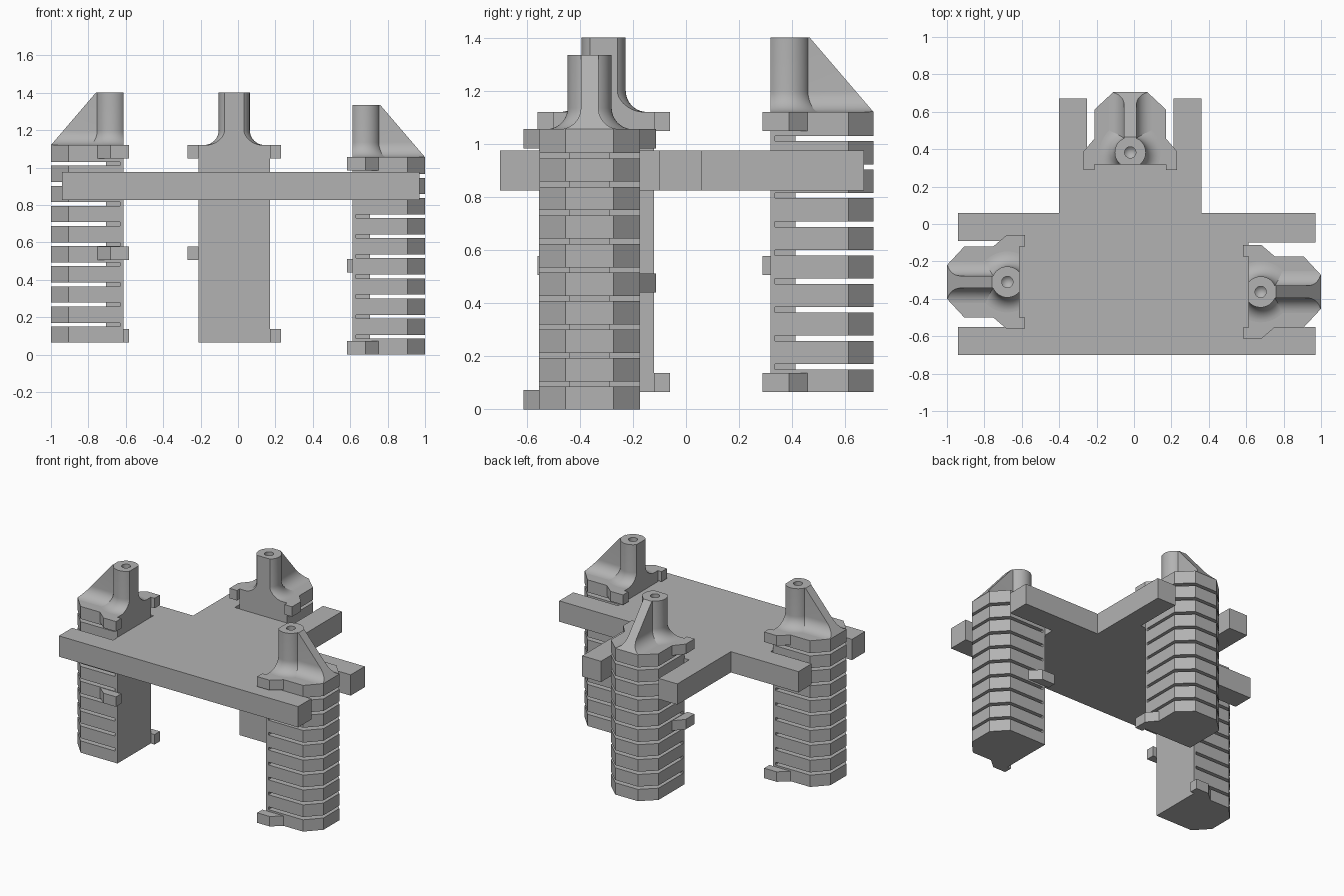
import bpy, bmesh, math
from mathutils import Vector

cube = bpy.data.objects.get("Cube")
if cube:
    bpy.data.objects.remove(cube, do_unlink=True)

GREY = (0.45, 0.45, 0.45, 1)
mat = bpy.data.materials.new("plain grey")
mat.use_nodes = True
mat.diffuse_color = GREY
mat.node_tree.nodes["Principled BSDF"].inputs["Base Color"].default_value = GREY


def prism(bm, outline, z0, z1):
    """Extrude a flat outline from z0 to z1."""
    base = bm.faces.new([bm.verts.new((x, y, z0)) for x, y in outline])
    ext = bmesh.ops.extrude_face_region(bm, geom=[base])["geom"]
    top = [g for g in ext if isinstance(g, bmesh.types.BMVert)]
    bmesh.ops.translate(bm, verts=top, vec=(0, 0, z1 - z0))


def mirrored(half):
    """Close a half outline by mirroring it in x."""
    return half + [(-x, y) for x, y in reversed(half)]


def to_mesh(bm, name):
    bmesh.ops.recalc_face_normals(bm, faces=bm.faces)
    mesh = bpy.data.meshes.new(name)
    bm.to_mesh(mesh)
    bm.free()
    mesh.materials.append(mat)
    return mesh


def place(name, mesh, loc=(0, 0, 0), angle=0):
    ob = bpy.data.objects.new(name, mesh)
    ob.location = loc
    ob.rotation_euler.z = math.radians(angle)
    bpy.context.collection.objects.link(ob)
    return ob


def clip(bm, planes):
    """Cut away everything in front of each plane and cap the cut."""
    for co, no in planes:
        cut = bmesh.ops.bisect_plane(
            bm, geom=bm.verts[:] + bm.edges[:] + bm.faces[:], dist=1e-5,
            plane_co=co, plane_no=no, clear_outer=True)["geom_cut"]
        edges = [g for g in cut if isinstance(g, bmesh.types.BMEdge) and g.is_boundary]
        bmesh.ops.holes_fill(bm, edges=edges)


# Table plate with three open slots
bm = bmesh.new()
prism(bm, [(-0.94, -0.70), (0.97, -0.70), (0.97, -0.55), (0.612, -0.55),
           (0.612, -0.10), (0.97, -0.10), (0.97, 0.06), (0.36, 0.06),
           (0.36, 0.67), (0.21, 0.67), (0.21, 0.32), (-0.25, 0.32),
           (-0.25, 0.67), (-0.40, 0.67), (-0.40, 0.06), (-0.94, 0.06),
           (-0.94, -0.09), (-0.612, -0.09), (-0.612, -0.55), (-0.94, -0.55)],
      0.825, 0.975)
place("plate", to_mesh(bm, "plate"))

# Leg: stacked layers joined by a thin back wall and a core
HALF, DEPTH, HEIGHT = 0.19, 0.388, 1.055
SLOTS, GAP, PITCH = 9, 0.02, 0.1075
layer = mirrored([(HALF, 0), (HALF, 0.295), (0.09, DEPTH)])
spine = mirrored([(HALF, 0), (HALF, 0.018), (0.075, 0.018), (0.075, 0.095)])
bm = bmesh.new()
z = 0
for i in range(SLOTS):
    slot = 0.085 + i * PITCH
    prism(bm, layer, z, slot)
    prism(bm, spine, slot, slot + GAP)
    z = slot + GAP
prism(bm, layer, z, HEIGHT)

# Corner tabs: a pair at the top, one halfway, one at the bottom
tab = [(HALF, -0.03), (0.25, -0.03), (0.25, 0.07), (HALF, 0.14)]
for side, base in ((1, HEIGHT - 0.072), (-1, HEIGHT - 0.072), (-1, 0.44), (1, 0)):
    prism(bm, [(side * x, y) for x, y in tab], base, base + 0.072)
leg_mesh = to_mesh(bm, "leg")

# Tower: drilled post with a flared foot, and a sloping fin
POST_Y, POST_R, FIN, FLARE, TOP = 0.065, 0.083, 0.033, 0.08, 0.28


def flare(r):
    arc = [math.radians(a) for a in range(0, 91, 9)]
    return [(r + FLARE * (1 - math.cos(a)), FLARE * (1 - math.sin(a))) for a in arc]


post = bmesh.new()
section = [(0, 0.03), (0.03, 0.06), (0.03, TOP), (POST_R, TOP)] + flare(POST_R) + [(0, 0)]
ring = [post.verts.new((r, POST_Y, h)) for r, h in section]
edges = [post.edges.new(pair) for pair in zip(ring, ring[1:])]
bmesh.ops.spin(post, geom=ring + edges, cent=(0, POST_Y, 0), axis=(0, 0, 1),
               angle=2 * math.pi, steps=48, use_duplicate=False)
bmesh.ops.remove_doubles(post, verts=post.verts, dist=1e-5)
clip(post, [(Vector((0, 0, 0)), Vector((0, -1, 0)))])

fin = bmesh.new()
prism(fin, mirrored([(FIN, TOP)] + flare(FIN)), 0.1, DEPTH)
for v in fin.verts:
    v.co = (v.co.x, v.co.z, v.co.y)
slope = Vector((0, TOP, DEPTH - POST_Y - POST_R))
chamfers = [(Vector((s * 0.09, DEPTH, 0)), Vector((s * 0.093, 0.1, 0))) for s in (1, -1)]
clip(fin, [(Vector((0, DEPTH, 0)), slope)] + chamfers)

post_mesh, fin_mesh = to_mesh(post, "post"), to_mesh(fin, "fin")

# Three identical supports facing outward
spots = {"back": (-0.02, 0.318, 0.065, 0),
         "left": (0.612, -0.363, 0, -90),
         "right": (-0.612, -0.31, 0.065, 90)}
rounded = []
for name, (x, y, z, angle) in spots.items():
    place(name + "_leg", leg_mesh, (x, y, z), angle)
    for part, mesh in (("post", post_mesh), ("fin", fin_mesh)):
        rounded.append(place(f"{name}_{part}", mesh, (x, y, z + HEIGHT), angle))

for ob in bpy.context.selected_objects:
    ob.select_set(False)
for ob in rounded[:2]:
    ob.select_set(True)
bpy.context.view_layer.objects.active = rounded[0]
bpy.ops.object.shade_smooth_by_angle(angle=math.radians(30))
